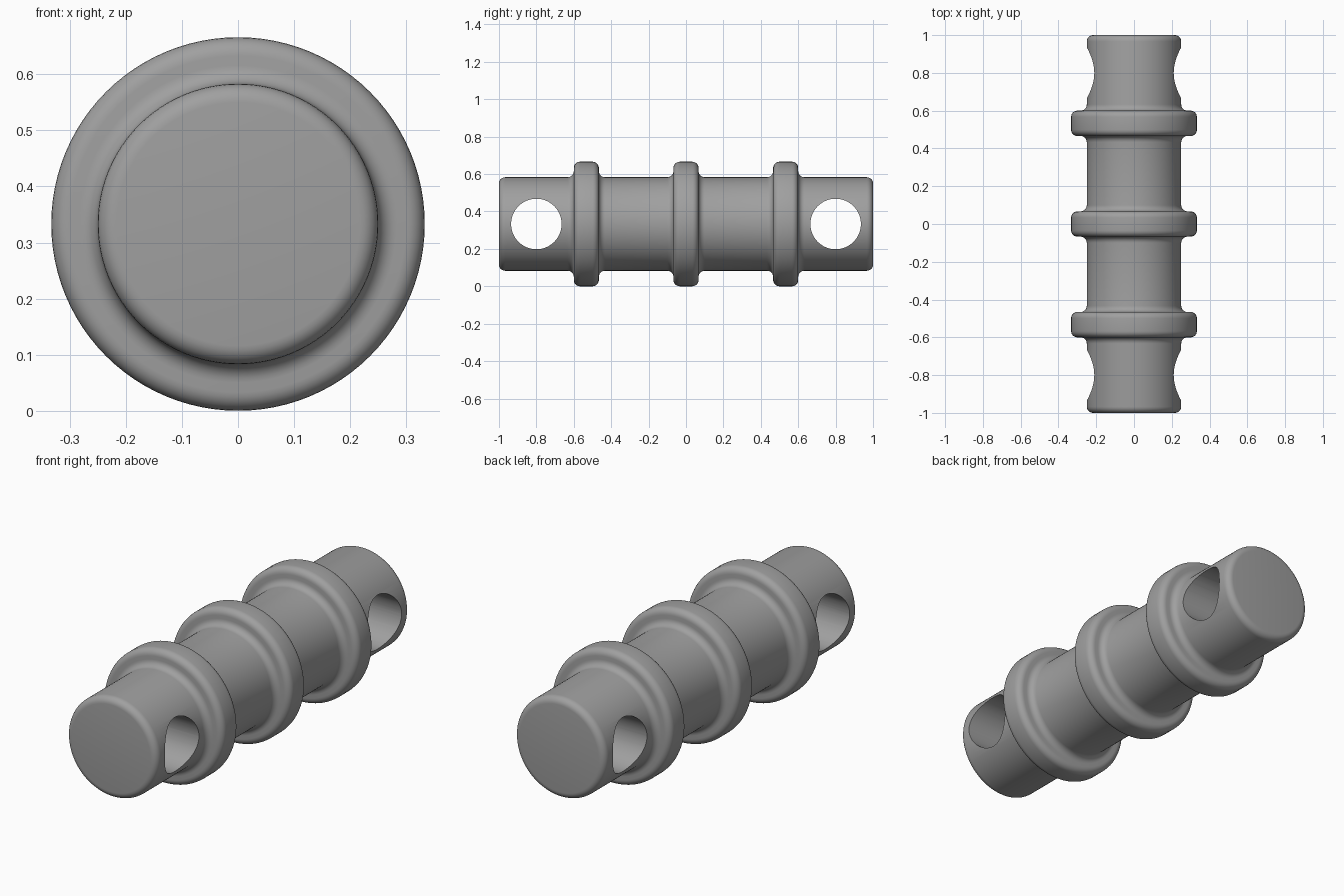
import bpy, bmesh, math

if "Cube" in bpy.data.objects:
    bpy.data.objects.remove(bpy.data.objects["Cube"])

BODY_R, RING_R, HALF_W = 0.25, 0.333, 0.067
FILLET = 0.033
HOLE_R, HOLE_Y = 0.135, 0.8
AXIS_Z = RING_R
SEGMENTS = 96


def arc(cy, cr, start, end, steps=6):
    """Points (y, radius) along a fillet arc, angles in degrees."""
    pts = []
    for i in range(steps + 1):
        a = math.radians(start + (end - start) * i / steps)
        pts.append((cy + FILLET * math.cos(a), cr + FILLET * math.sin(a)))
    return pts


# Lathe profile: rounded ends and three collars with filleted roots
profile = [(-1, 0)] + arc(-1 + FILLET, BODY_R - FILLET, 180, 90)
for c in (-0.533, 0, 0.533):
    left, right = c - HALF_W, c + HALF_W
    profile += arc(left - FILLET, BODY_R + FILLET, -90, 0)
    profile += arc(left + FILLET, RING_R - FILLET, 180, 90)
    profile += arc(right - FILLET, RING_R - FILLET, 90, 0)
    profile += arc(right + FILLET, BODY_R + FILLET, 180, 270)
profile += arc(1 - FILLET, BODY_R - FILLET, 90, 0) + [(1, 0)]

bm = bmesh.new()
verts = [bm.verts.new((0, y, r)) for y, r in profile]
edges = [bm.edges.new(pair) for pair in zip(verts, verts[1:])]
bmesh.ops.spin(bm, geom=verts + edges, cent=(0, 0, 0), axis=(0, 1, 0),
               angle=math.tau, steps=SEGMENTS)
bmesh.ops.remove_doubles(bm, verts=bm.verts, dist=1e-4)
bmesh.ops.recalc_face_normals(bm, faces=bm.faces)
mesh = bpy.data.meshes.new("collared_pin")
bm.to_mesh(mesh)
bm.free()
pin = bpy.data.objects.new("collared_pin", mesh)
bpy.context.collection.objects.link(pin)
pin.location.z = AXIS_Z

grey = bpy.data.materials.new("mid_grey")
grey.diffuse_color = (0.35, 0.35, 0.35, 1)
grey.use_nodes = True
grey.node_tree.nodes["Principled BSDF"].inputs["Base Color"].default_value = grey.diffuse_color
mesh.materials.append(grey)

# Cross holes through both ends
for side in (-1, 1):
    bpy.ops.mesh.primitive_cylinder_add(
        vertices=64, radius=HOLE_R, depth=1,
        location=(0, side * HOLE_Y, AXIS_Z), rotation=(0, math.pi / 2, 0))
    cutter = bpy.context.object
    cutter.name = "hole_cutter"
    cutter.hide_render = True
    cutter.data.materials.append(grey)
    mod = pin.modifiers.new("cross_hole", 'BOOLEAN')
    mod.operation = 'DIFFERENCE'
    mod.solver = 'EXACT'
    mod.object = cutter
    bpy.ops.object.select_all(action='DESELECT')
    pin.select_set(True)
    bpy.context.view_layer.objects.active = pin
    bpy.ops.object.modifier_apply(modifier=mod.name)
    bpy.data.objects.remove(cutter)

bpy.ops.object.shade_smooth_by_angle(angle=math.radians(30))
